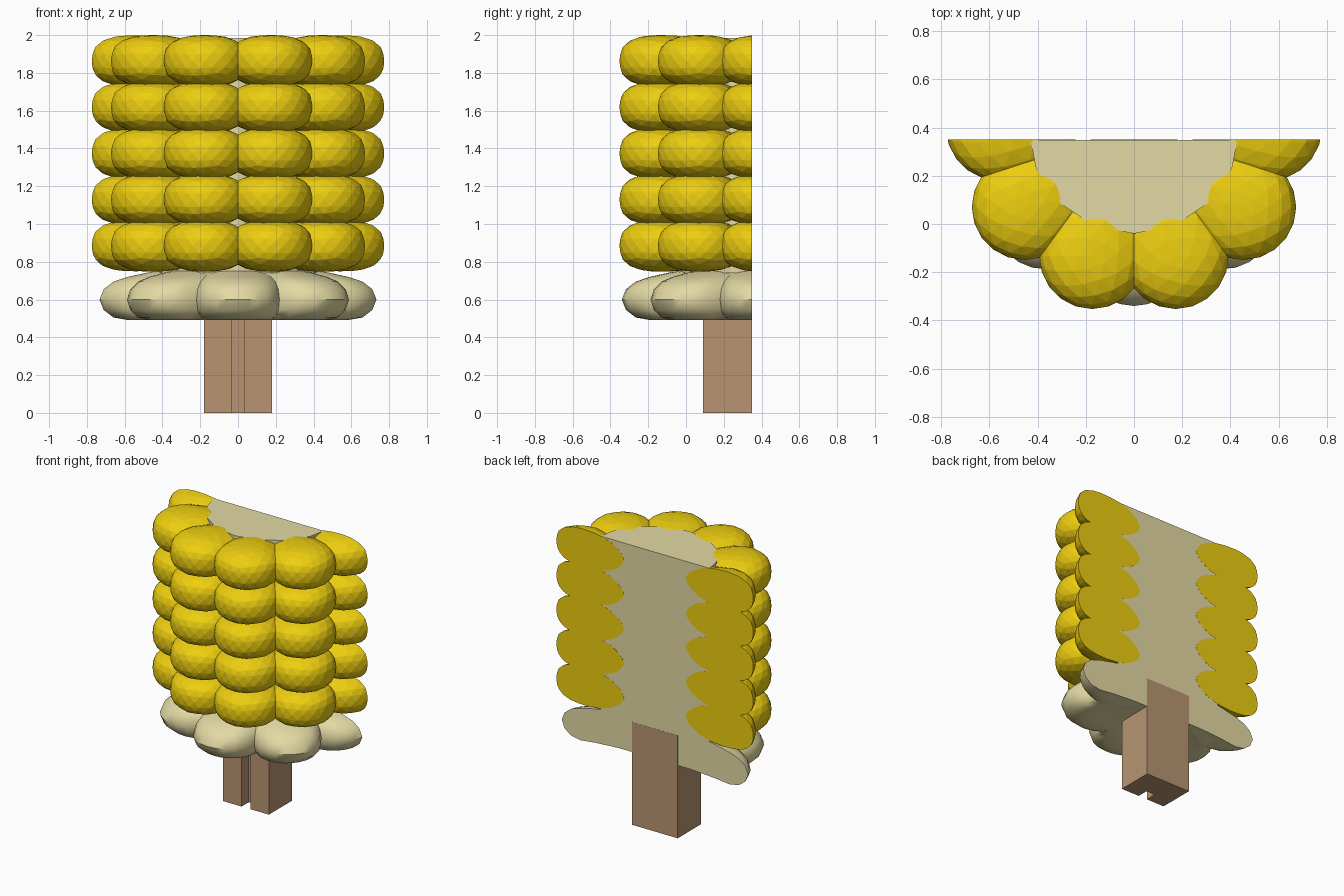
import bpy, bmesh, math
from mathutils import Matrix, Vector

if "Cube" in bpy.data.objects:
    bpy.data.objects.remove(bpy.data.objects["Cube"])

AXIS_Y = 0.40      # cob axis, just behind the cut plane
CUT = 0.35         # flat cut at the back


def material(name, rgb):
    m = bpy.data.materials.new(name)
    m.diffuse_color = (*rgb, 1)
    m.use_nodes = True
    m.node_tree.nodes["Principled BSDF"].inputs["Base Color"].default_value = m.diffuse_color
    return m


def cut_back(bm, y=CUT):
    """Slice off everything behind y and cap the opening."""
    res = bmesh.ops.bisect_plane(bm, geom=bm.verts[:] + bm.edges[:] + bm.faces[:],
                                 plane_co=(0, y, 0), plane_no=(0, 1, 0), clear_outer=True)
    edges = [e for e in res["geom_cut"] if isinstance(e, bmesh.types.BMEdge)]
    if edges:
        bmesh.ops.contextual_create(bm, geom=edges)
    bmesh.ops.recalc_face_normals(bm, faces=bm.faces[:])


def make_object(name, bm, mat):
    me = bpy.data.meshes.new(name)
    bm.to_mesh(me)
    bm.free()
    me.materials.append(mat)
    ob = bpy.data.objects.new(name, me)
    bpy.context.collection.objects.link(ob)
    return ob


yellow = material("kernel_yellow", (0.85, 0.62, 0.005))
cream = material("husk_cream", (0.77, 0.70, 0.37))
wood = material("stick_wood", (0.48, 0.30, 0.17))


# Kernels: plump outside, tapering to a point towards the core
def kernel_mesh(angle, z):
    bm = bmesh.new()
    bmesh.ops.create_icosphere(bm, subdivisions=3, radius=1)
    for v in bm.verts:
        u, t, w = v.co
        p = 2.6 + 0.9 * min(u, 0)
        s = (math.hypot(u, t) ** p + abs(w) ** p) ** (-1 / p)
        v.co = Vector((0.56 + u * s * (0.22 if u > 0 else 0.33), t * s * 0.22, w * s * 0.137))
    bm.transform(Matrix.Translation((0, AXIS_Y, z)) @ Matrix.Rotation(angle, 4, "Z"))
    cut_back(bm)
    me = bpy.data.meshes.new("kernel_part")
    bm.to_mesh(me)
    bm.free()
    return me


for row in range(5):
    bm = bmesh.new()
    for a in (-90, -54, -18, 18, 54, 90):
        part = kernel_mesh(math.radians(a - 90), 0.885 + row * 0.2445)
        bm.from_mesh(part)
        bpy.data.meshes.remove(part)
    make_object(f"kernel_row_{row + 1}", bm, yellow)

# Core: sixteen-sided cylinder
bm = bmesh.new()
bmesh.ops.create_cone(bm, cap_ends=True, segments=16, radius1=0.44, radius2=0.44, depth=1.245,
                      matrix=Matrix.Translation((0, AXIS_Y, 1.3625)))
cut_back(bm, CUT - 0.001)
make_object("cob_core", bm, cream)


# Husk: eight-lobed collar lofted around the axis
def lobe_radius(a):
    step = math.pi / 4
    phi = (a + step / 2) % step - step / 2
    return 0.52 * math.cos(phi) + math.sqrt(0.22 ** 2 - (0.52 * math.sin(phi)) ** 2)


profile = [(0.4, 0.517), (0.65, 0.505), (0.8, 0.492), (0.9, 0.505), (0.97, 0.545), (1.0, 0.6),
           (0.97, 0.655), (0.9, 0.695), (0.8, 0.72), (0.65, 0.745), (0.45, 0.77)]
SEG = 80
bm = bmesh.new()
rings = []
for f, z in profile:
    ring = []
    for i in range(SEG):
        a = 2 * math.pi * i / SEG
        r = f * lobe_radius(a)
        ring.append(bm.verts.new((r * math.cos(a), AXIS_Y + r * math.sin(a), z)))
    rings.append(ring)
for lo, hi in zip(rings, rings[1:]):
    for i in range(SEG):
        j = (i + 1) % SEG
        bm.faces.new((lo[i], lo[j], hi[j], hi[i]))
bm.faces.new(rings[0][::-1])
bm.faces.new(rings[-1])
cut_back(bm, CUT - 0.001)
husk = make_object("husk_collar", bm, cream)
for p in husk.data.polygons:
    p.use_smooth = True
bpy.context.view_layer.objects.active = husk
husk.select_set(True)
bpy.ops.object.shade_smooth_by_angle(angle=math.radians(40))

# Stick: square bar with a groove down the front, extruded upwards
half = [(0.035, 0.17), (0.035, 0.09), (0.18, 0.09), (0.18, CUT)]
outline = half + [(-x, y) for x, y in reversed(half)]
bm = bmesh.new()
base = bm.faces.new([bm.verts.new((x, y, 0)) for x, y in outline])
ext = bmesh.ops.extrude_face_region(bm, geom=[base], use_keep_orig=True)
bmesh.ops.translate(bm, vec=(0, 0, 0.73),
                    verts=[g for g in ext["geom"] if isinstance(g, bmesh.types.BMVert)])
bmesh.ops.recalc_face_normals(bm, faces=bm.faces[:])
make_object("stick", bm, wood)
